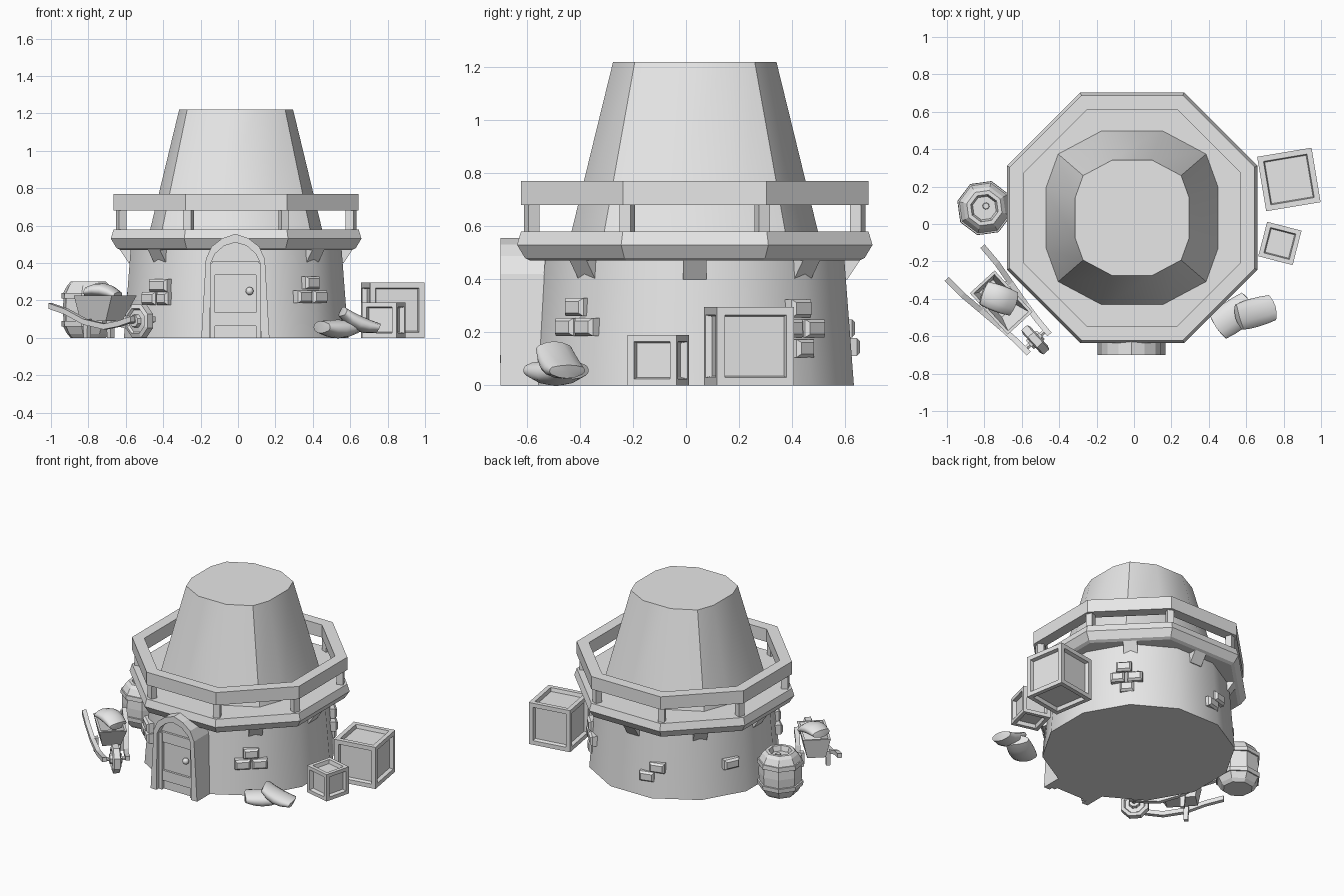
import bpy, bmesh, math
from mathutils import Matrix, Vector

cube = bpy.data.objects.get("Cube")
if cube:
    bpy.data.objects.remove(cube)

grey = bpy.data.materials.new("plain_grey")
grey.use_nodes = True
grey.diffuse_color = (0.8, 0.8, 0.8, 1)
grey.node_tree.nodes["Principled BSDF"].inputs["Base Color"].default_value = (0.8, 0.8, 0.8, 1)


def finish(name, bm, place=None, smooth=None):
    bmesh.ops.recalc_face_normals(bm, faces=bm.faces)
    mesh = bpy.data.meshes.new(name)
    bm.to_mesh(mesh)
    bm.free()
    mesh.materials.append(grey)
    obj = bpy.data.objects.new(name, mesh)
    bpy.context.collection.objects.link(obj)
    if place:
        obj.matrix_world = place
    if smooth:
        bpy.ops.object.select_all(action="DESELECT")
        obj.select_set(True)
        bpy.context.view_layer.objects.active = obj
        bpy.ops.object.shade_smooth_by_angle(angle=math.radians(smooth))
    return obj


def loft(name, rings, place=None, smooth=None, loop=False):
    """Skin a list of closed rings; cap the ends unless the rings loop."""
    bm = bmesh.new()
    rows = [[bm.verts.new(p) for p in ring] for ring in rings]
    n = len(rows[0])
    pairs = list(zip(rows, rows[1:])) + ([(rows[-1], rows[0])] if loop else [])
    for a, b in pairs:
        for i in range(n):
            j = (i + 1) % n
            bm.faces.new((a[i], a[j], b[j], b[i]))
    if not loop:
        bm.faces.new(rows[0])
        bm.faces.new(rows[-1])
    return finish(name, bm, place, smooth)


def ngon(apothem, z, sides):
    r = apothem / math.cos(math.pi / sides)
    turn = [math.tau * (i + 0.5) / sides for i in range(sides)]
    return [(r * math.cos(a), r * math.sin(a), z) for a in turn]


def rect(hx, hy, z, cx=0):
    return [(cx - hx, -hy, z), (cx + hx, -hy, z), (cx + hx, hy, z), (cx - hx, hy, z)]


def at(x, y, z=0, turn=0):
    return Matrix.Translation((x, y, z)) @ Matrix.Rotation(math.radians(turn), 4, "Z")


def around(angle, radius, z=0):
    return middle @ Matrix.Rotation(math.radians(angle), 4, "Z") @ Matrix.Translation((radius, 0, z))


middle = at(-0.01, 0.033)


# Tower wall and upper cone
def cone_ring(size, z):
    quarter = [(0.465, 0.165), (0.40, 0.345), (0.165, 0.47)]
    pts = quarter + [(-x, y) for x, y in reversed(quarter)]
    pts += [(-x, -y) for x, y in pts]
    return [(x * size, y * size, z) for x, y in pts]


loft("tower_wall", [ngon(0.6, 0, 12), ngon(0.562, 0.5, 12)], middle, 40)
loft("tower_cone", [cone_ring(1.03, 0.5), cone_ring(0.655, 1.22)], middle, 40)

# Balcony floor, handrail, posts and brackets
loft("balcony_floor", [ngon(a, z, 8) for a, z in
     [(0.62, 0.47), (0.64, 0.48), (0.67, 0.53), (0.655, 0.58)]], middle)
loft("handrail", [ngon(a, z, 8) for a, z in
     [(0.655, 0.68), (0.655, 0.77), (0.58, 0.77), (0.58, 0.68)]], middle, loop=True)
for i in range(8):
    corner = 45 * i + 22.5
    loft("rail_post", [rect(0.022, 0.022, 0.57), rect(0.022, 0.022, 0.69)],
         around(corner, 0.665))
    loft("balcony_bracket", [rect(0.035, 0.045, 0.40, -0.03), rect(0.055, 0.045, 0.475)],
         around(45 * i, 0.57))


# Raised wall bricks: angle, then (sideways, height, width)
def brick(angle, side, z, width):
    h = 0.034
    rings = [[(x, sy * (width / 2 - cut), sz * (h - cut))
              for sy, sz in [(-1, -1), (1, -1), (1, 1), (-1, 1)]]
             for x, cut in [(-0.06, 0), (0.01, 0), (0.025, 0.012)]]
    loft("wall_brick", rings, around(angle, 0.6, z) @ Matrix.Translation((0, side, 0)))


clusters = {
    -48: [(0, 0.295, 0.1), (-0.055, 0.22, 0.1), (0.055, 0.22, 0.1)],
    -133: [(0, 0.28, 0.13), (-0.07, 0.21, 0.1), (0.03, 0.21, 0.08)],
    43: [(-0.02, 0.29, 0.1), (0.05, 0.215, 0.1), (-0.06, 0.215, 0.09), (0, 0.14, 0.09)],
    105: [(0.035, 0.215, 0.1), (-0.035, 0.145, 0.1)],
    155: [(0, 0.22, 0.11)],
}
for angle, bricks in clusters.items():
    for b in bricks:
        brick(angle, *b)

# Arched door frame, swept from foot to foot
half = [((0.182, 0), (0.136, 0)), ((0.158, 0.42), (0.132, 0.40)),
        ((0.128, 0.487), (0.108, 0.45)), ((0.07, 0.532), (0.06, 0.492))]
arch = half + [((0, 0.556), (0, 0.51))] + \
    [((-a, b), (-c, d)) for (a, b), (c, d) in reversed(half)]
door_place = at(-0.014, 0)
loft("door_frame", [[(ox, -0.70, oz), (ox, -0.5, oz), (ix, -0.5, iz), (ix, -0.70, iz)]
     for (ox, oz), (ix, iz) in arch], door_place)

# Door leaf, cross boards, edge strips and knob
leaf = [(ix, iz) for _, (ix, iz) in arch]
loft("door_leaf", [[(x, y, z) for x, z in leaf] for y in (-0.655, -0.5)], door_place)
for z in (0.10, 0.372):
    loft("door_board", [rect(0.125, 0.01, z - 0.036), rect(0.125, 0.01, z + 0.036)],
         at(-0.014, -0.66))
for x in (-0.122, 0.122):
    loft("door_edge_strip", [rect(0.012, 0.012, 0), rect(0.012, 0.012, 0.40)],
         at(-0.014 + x, -0.664))
bm = bmesh.new()
bmesh.ops.create_uvsphere(bm, u_segments=10, v_segments=6, radius=0.022)
finish("door_knob", bm, at(0.062, -0.675, 0.25), 60)


# Crates with recessed panels
def crate(name, size, border, place):
    bm = bmesh.new()
    bmesh.ops.create_cube(bm, size=size, matrix=Matrix.Translation((0, 0, size / 2)))
    panels = list(bm.faces)
    bmesh.ops.inset_individual(bm, faces=panels, thickness=border)
    bmesh.ops.inset_individual(bm, faces=panels, thickness=0.008, depth=-0.025)
    finish(name, bm, place)


crate("large_crate", 0.295, 0.042, at(0.828, 0.238, 0, 9.5))
crate("small_crate", 0.19, 0.035, at(0.78, -0.104, 0, -14.5))

# Barrel with two hoops and a sunken lid
barrel = at(-0.80, 0.085, 0, 8)
loft("barrel", [ngon(r, z, 8) for r, z in
     [(0.09, 0), (0.108, 0.02), (0.128, 0.06), (0.136, 0.06), (0.138, 0.09), (0.127, 0.09),
      (0.13, 0.15), (0.127, 0.21), (0.138, 0.21), (0.136, 0.24), (0.128, 0.24),
      (0.108, 0.28), (0.09, 0.30), (0.07, 0.30), (0.06, 0.265)]], barrel)
loft("barrel_plug", [ngon(0.018, 0.26, 8), ngon(0.015, 0.28, 8)],
     barrel @ Matrix.Translation((0.01, 0.01, 0)))


# Soft sacks, pinched at the ends and bent along their length
def sack(name, length, width, thick, bend, place):
    bm = bmesh.new()
    bmesh.ops.create_cube(bm, size=2)
    bmesh.ops.subdivide_edges(bm, edges=bm.edges[:], cuts=3, use_grid_fill=True)
    for v in bm.verts:
        x, y, z = v.co
        slim = (1 - 0.35 * x * x) * (1 - 0.45 * y * y)
        v.co = Vector((x * length / 2 * (1 - 0.08 * y * y),
                       y * width / 2 * (1 - 0.1 * x * x - 0.12 * z * z),
                       z * thick / 2 * slim - bend * x * x))
    finish(name, bm, place, 50)


def tilt(degrees):
    return Matrix.Rotation(math.radians(degrees), 4, "Y")


sack("ground_sack", 0.23, 0.17, 0.10, -0.01, at(0.535, -0.49, 0.047, 35))
sack("leaning_sack", 0.22, 0.155, 0.085, -0.02, at(0.642, -0.475, 0.078, 16) @ tilt(24))
sack("barrow_sack", 0.19, 0.145, 0.075, 0.02, at(-0.72, -0.40, 0.255, -20) @ tilt(8))

# Wheelbarrow: tray, curved handles, legs, wheel
barrow = at(-0.71, -0.42, 0, -47.5)
loft("barrow_tray", [rect(hx, hy, z, cx) for hx, hy, z, cx in
     [(0.10, 0.06, 0.09, -0.03), (0.15, 0.09, 0.225, 0), (0.135, 0.075, 0.225, 0),
      (0.09, 0.05, 0.11, -0.03)]], barrow)
path = [(-0.29, 0.13, 0.17), (-0.17, 0.125, 0.14), (-0.04, 0.108, 0.085),
        (0.1, 0.09, 0.06), (0.2, 0.08, 0.075), (0.30, 0.075, 0.10)]
for side in (-1, 1):
    loft("barrow_handle", [[(x, side * y + a, z + b) for a, b in
         [(-0.015, -0.015), (0.015, -0.015), (0.015, 0.015), (-0.015, 0.015)]]
         for x, y, z in path], barrow)
    loft("barrow_leg", [rect(0.014, 0.014, 0), rect(0.018, 0.014, 0.10)],
         barrow @ Matrix.Translation((-0.05, side * 0.085, 0)))
rim = [(0.03, -0.04), (0.035, -0.02), (0.06, -0.016), (0.068, -0.028), (0.088, -0.02)]
rim += [(r, -h) for r, h in reversed(rim)]
axle = barrow @ Matrix.Translation((0.27, 0, 0.09)) @ Matrix.Rotation(math.pi / 2, 4, "X")
loft("barrow_wheel", [ngon(r, h, 8) for r, h in rim], axle)
loft("barrow_axle", [ngon(0.012, -0.08, 6), ngon(0.012, 0.08, 6)], axle)
